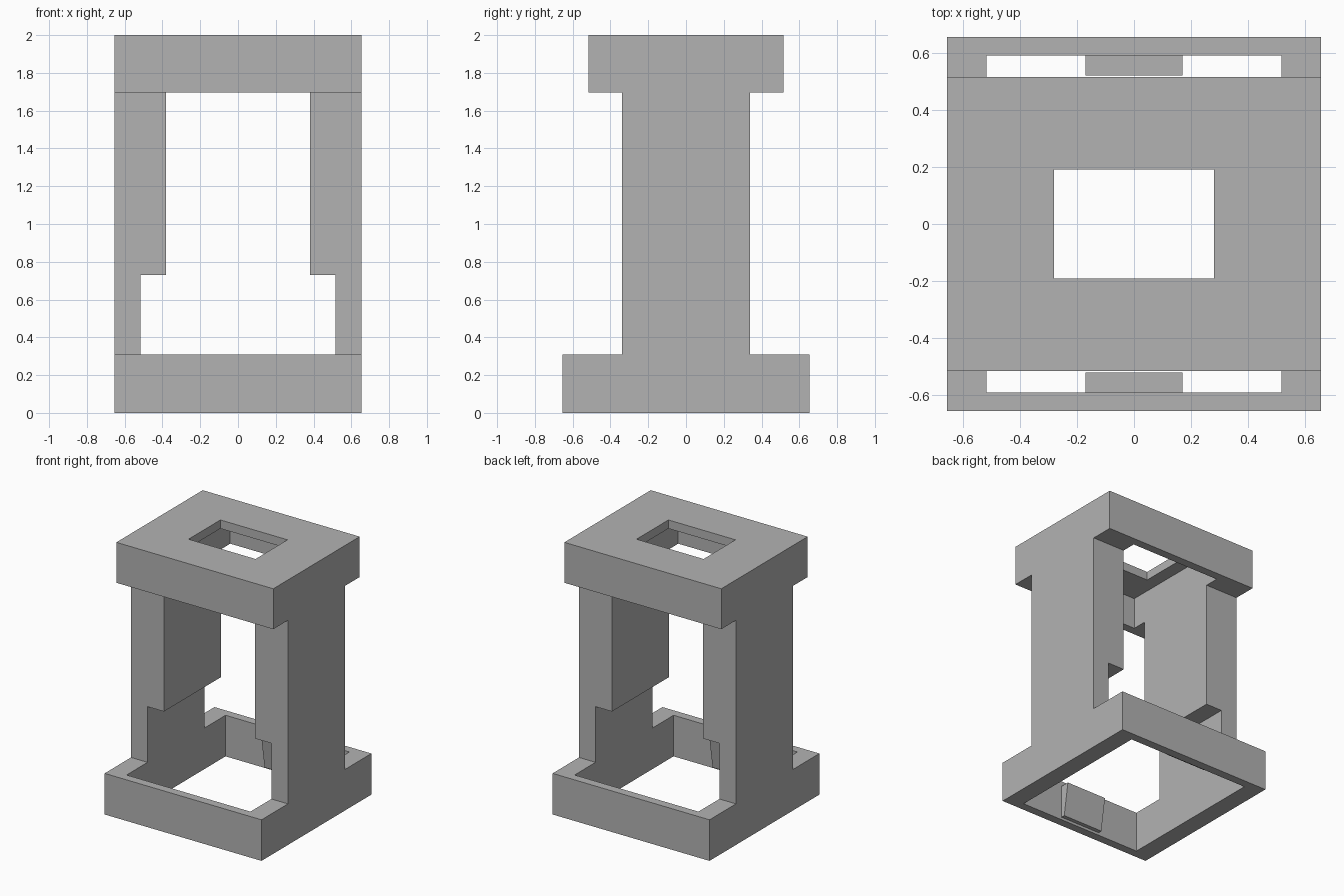
import bpy
import bmesh

cube = bpy.data.objects.get("Cube")
if cube:
    bpy.data.objects.remove(cube, do_unlink=True)

grey = bpy.data.materials.new("plain grey")
grey.use_nodes = True
colour = (0.45, 0.45, 0.45, 1)
grey.diffuse_color = colour
grey.node_tree.nodes["Principled BSDF"].inputs["Base Color"].default_value = colour


def prism(name, profile, half_width):
    """Extrude a (y, z) profile along x, centred on x = 0."""
    bm = bmesh.new()
    face = bm.faces.new([bm.verts.new((-half_width, y, z)) for y, z in profile])
    out = bmesh.ops.extrude_face_region(bm, geom=[face])
    verts = [v for v in out["geom"] if isinstance(v, bmesh.types.BMVert)]
    bmesh.ops.translate(bm, verts=verts, vec=(2 * half_width, 0, 0))
    bmesh.ops.recalc_face_normals(bm, faces=bm.faces)
    mesh = bpy.data.meshes.new(name)
    bm.to_mesh(mesh)
    bm.free()
    mesh.materials.append(grey)
    obj = bpy.data.objects.new(name, mesh)
    bpy.context.scene.collection.objects.link(obj)
    return obj


def carve(target, name, half_x, half_y, low, high):
    """Cut a centred box out of the target and discard the cutter."""
    profile = [(-half_y, low), (half_y, low), (half_y, high), (-half_y, high)]
    cutter = prism(name, profile, half_x)
    cutter.hide_render = True
    mod = target.modifiers.new(name, "BOOLEAN")
    mod.operation = "DIFFERENCE"
    mod.solver = "EXACT"
    mod.object = cutter
    bpy.context.view_layer.objects.active = target
    bpy.ops.object.modifier_apply(modifier=mod.name)
    bpy.data.objects.remove(cutter, do_unlink=True)


# Housing: wide foot, narrower columns and cap as one I-shaped block
half = [(0.655, 0), (0.655, 0.31), (0.34, 0.31), (0.34, 1.695), (0.515, 1.695), (0.515, 2)]
housing = prism("housing", half + [(-y, z) for y, z in reversed(half)], 0.655)

# Openings: foot well, space between columns with cap recess, top window
carve(housing, "foot_well", 0.517, 0.59, -0.2, 0.73)
carve(housing, "column_gap", 0.38, 0.45, 0.5, 1.935)
carve(housing, "top_window", 0.28, 0.19, 1.8, 2.2)

# Wedge clips inside the front and back walls of the foot
for name, side in (("front_clip", -1), ("back_clip", 1)):
    wedge = [(0.592, 0.02), (0.56, 0.02), (0.52, 0.27), (0.592, 0.27)]
    prism(name, [(side * y, z) for y, z in wedge], 0.17)
